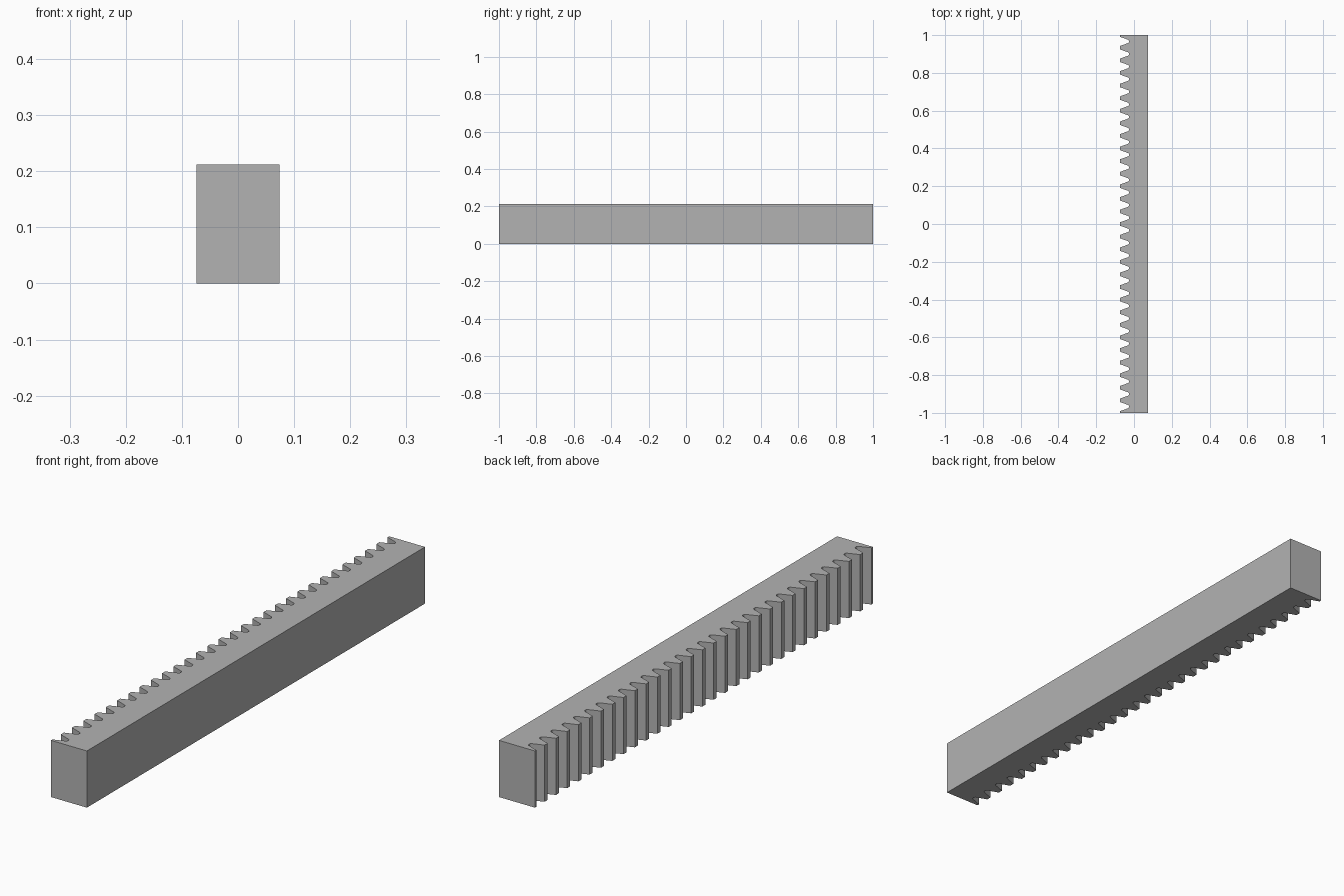
import bpy
import bmesh
from math import pi, sin, cos, tan, radians

cube = bpy.data.objects.get("Cube")
if cube:
    bpy.data.objects.remove(cube, do_unlink=True)

# Rack proportions, all driven by the tooth module
TEETH = 30
PITCH = 2 / TEETH
M = PITCH / pi
ANGLE = radians(20)
BACK, TIP, PITCH_LINE, ROOT = 3.5 * M, -3.5 * M, -2.5 * M, -1.25 * M
HEIGHT = 10 * M
FILLET = 0.38 * M
ARC_STEPS = 6


def gap_half():
    """Half of one tooth gap, from the root to the tip, as (x, offset)."""
    root_half = PITCH / 4 - (ROOT - PITCH_LINE) * tan(ANGLE)
    centre_x = ROOT - FILLET
    centre_y = root_half - FILLET * (1 - sin(ANGLE)) / cos(ANGLE)
    points = []
    for i in range(ARC_STEPS + 1):
        a = (pi / 2 - ANGLE) * i / ARC_STEPS
        points.append((centre_x + FILLET * cos(a), centre_y + FILLET * sin(a)))
    points.append((TIP, PITCH / 4 + (PITCH_LINE - TIP) * tan(ANGLE)))
    return points


# Outline with a half tooth at each end
half = gap_half()
outline = [(BACK, -1), (BACK, 1), (TIP, 1)]
for k in reversed(range(TEETH)):
    centre = -1 + (k + 0.5) * PITCH
    outline += [(x, centre + d) for x, d in reversed(half)]
    outline += [(x, centre - d) for x, d in half]
outline.append((TIP, -1))

# Extrude the outline into the bar
bm = bmesh.new()
base = bm.faces.new([bm.verts.new((x, y, 0)) for x, y in outline])
result = bmesh.ops.extrude_face_region(bm, geom=[base], use_keep_orig=True)
top = [v for v in result["geom"] if isinstance(v, bmesh.types.BMVert)]
bmesh.ops.translate(bm, verts=top, vec=(0, 0, HEIGHT))
bmesh.ops.recalc_face_normals(bm, faces=bm.faces)
mesh = bpy.data.meshes.new("gear_rack")
bm.to_mesh(mesh)
bm.free()

rack = bpy.data.objects.new("gear_rack", mesh)
bpy.context.collection.objects.link(rack)

# Plain grey metal
grey = bpy.data.materials.new("grey")
grey.use_nodes = True
colour = (0.45, 0.45, 0.45, 1)
grey.diffuse_color = colour
grey.node_tree.nodes["Principled BSDF"].inputs["Base Color"].default_value = colour
mesh.materials.append(grey)

# Smooth fillets, sharp edges
bpy.ops.object.select_all(action="DESELECT")
rack.select_set(True)
bpy.context.view_layer.objects.active = rack
bpy.ops.object.shade_smooth_by_angle(angle=radians(30))
